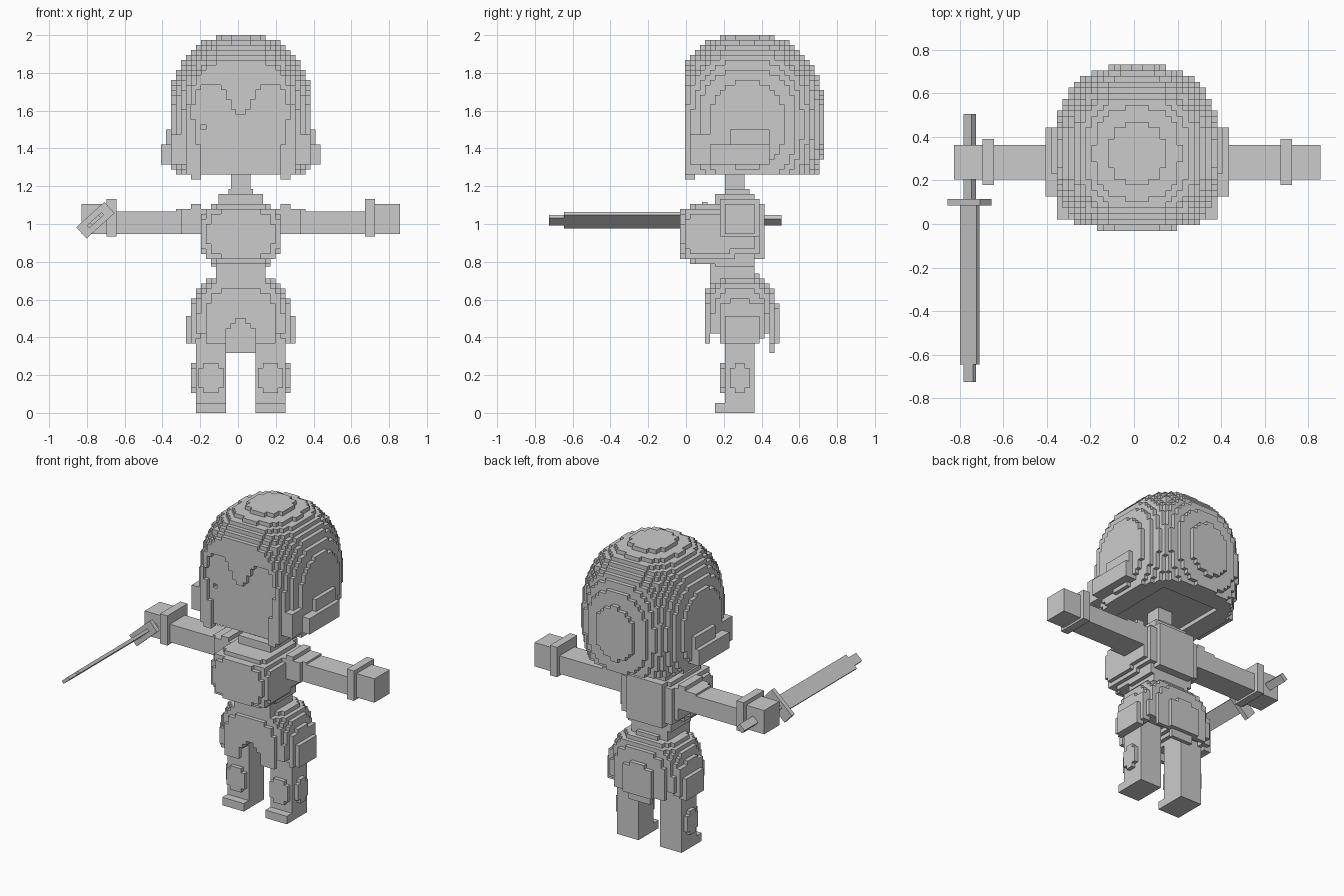
import bpy, bmesh, math
from mathutils import Matrix, Vector

V = 2.0 / 76                      # size of one block
ORIGIN = Vector((0.0144, -0.005, 0))

cube = bpy.data.objects.get("Cube")
if cube:
    bpy.data.objects.remove(cube, do_unlink=True)

grey = bpy.data.materials.new("plain_grey")
grey.use_nodes = True
COLOUR = (0.6, 0.6, 0.6, 1)
grey.diffuse_color = COLOUR
grey.node_tree.nodes["Principled BSDF"].inputs["Base Color"].default_value = COLOUR


def finish(name, bm):
    mesh = bpy.data.meshes.new(name)
    bm.to_mesh(mesh)
    bm.free()
    mesh.materials.append(grey)
    bpy.context.collection.objects.link(bpy.data.objects.new(name, mesh))


def boxes(name, spans, mirror=1):
    """Blocks given as (x0, x1, y0, y1, z0, z1) in block units."""
    bm = bmesh.new()
    for x0, x1, y0, y1, z0, z1 in spans:
        mid = Vector(((x0 + x1) / 2 * mirror, (y0 + y1) / 2, (z0 + z1) / 2))
        size = Matrix.Diagonal(((x1 - x0) * V, (y1 - y0) * V, (z1 - z0) * V, 1))
        bmesh.ops.create_cube(bm, size=1, matrix=Matrix.Translation(ORIGIN + mid * V) @ size)
    finish(name, bm)


def blocks(name, rx, ry, rz, rule):
    """Stepped solid: keep every block whose centre passes the rule, skin the outside."""
    cells = {(i, j, k) for i in range(*rx) for j in range(*ry) for k in range(*rz)
             if rule(i + .5, j + .5, k + .5)}
    bm = bmesh.new()
    verts = {}

    def vert(p):
        if p not in verts:
            verts[p] = bm.verts.new(ORIGIN + Vector(p) * V)
        return verts[p]

    for cell in cells:
        for axis in range(3):
            u, w = (axis + 1) % 3, (axis + 2) % 3
            for side in (0, 1):
                near = list(cell)
                near[axis] += 2 * side - 1
                if tuple(near) in cells:
                    continue
                loop = []
                for du, dw in ((0, 0), (1, 0), (1, 1), (0, 1)):
                    p = list(cell)
                    p[axis] += side
                    p[u] += du
                    p[w] += dw
                    loop.append(vert(tuple(p)))
                bm.faces.new(loop if side else loop[::-1])
    finish(name, bm)


def oval(x, y, z, centre, half, n):
    return sum((abs(p - c) / h) ** n for p, c, h in zip((x, y, z), centre, half)) <= 1


# Head with hair: rounded, cut flat in front and below, face set back
def head(x, y, z):
    if not oval(x, y, z, (0, 12.5, 58), (14.5, 15.5, 18), 2.5):
        return False
    a = abs(x)
    hairline = min(59 + 1.6 * a, 66, 66 - (a - 8) * 2.5)
    if y < 1 and a < 10 and z < hairline:
        return False
    if z < 49 and a < 8 and 2 < y < 21:          # hollow under the hair rim
        return False
    return not (y < 2 and -8 < x < -7 and 57 < z < 58)


blocks("head_and_hair", (-15, 15), (0, 28), (48, 76), head)

# Chest, rounded at the front
blocks("chest", (-9, 9), (-1, 12), (30, 43),
       lambda x, y, z: oval(x, y, z, (0, 5, 36), (8.3, 6.2, 5.9), 4))

# Shoulders and back, stepping up to the neck
boxes("torso", [(-5, 5, 8, 16, 31, 42), (-8, 8, 7, 14, 33, 41),
                (-7, 7, 5, 15, 32, 41), (-6, 6, 4, 14, 31, 42),
                (-4.5, 4.5, 6, 14, 41, 44), (-2.5, 2.5, 8, 13, 43, 45)])
boxes("neck", [(-2, 2, 8, 12, 43, 50)])
boxes("waist", [(-5, 5, 5, 14, 24, 31), (-6, 6, 6, 14, 29.5, 31)])


# Hips and skirt, with an arch between the legs
def skirt(x, y, z):
    a = abs(x)
    if not oval(x, y, max(z, 17), (0, 11, 17), (10, 7.7, 11), 3):
        return False
    if a < 3 and z < 19.5 - a and y < 17:
        return False
    if z < 16 and a < 9 and 5 < y < 17:          # hollow hem
        return False
    return True


blocks("hips_and_skirt", (-10, 10), (4, 19), (14, 28), skirt)
boxes("back_flap", [(-3, 3, 17, 18, 12, 17), (-5, 5, 17, 18, 14, 17)])

# Mirrored limbs and details
for side, s in (("left", 1), ("right", -1)):
    boxes(side + "_side_hair", [(12, 16, 5, 17, 50, 54), (12, 15, 9, 17, 50, 57),
                                (9, 14, 1, 6, 50, 56)], s)
    boxes(side + "_front_lock", [(8, 10, 0, 2, 47, 54), (9, 11, 0, 2, 48, 59)], s)
    boxes(side + "_leg", [(3, 9, 8, 14, 0, 18)], s)
    boxes(side + "_toe", [(3, 9, 6, 8, 0, 2)], s)
    boxes(side + "_knee_guard", [(3.5, 8.5, 7, 8, 5, 9), (4.5, 7.5, 7, 8, 4, 10),
                                 (9, 10, 9, 13, 5, 9), (9, 10, 10, 12, 4, 10)], s)
    boxes(side + "_hip_pad", [(9, 11, 8, 15, 14, 19.5), (8, 10, 7, 16, 15, 22)], s)
    boxes(side + "_upper_arm", [(7, 12, 7, 14, 36, 41)], s)
    boxes(side + "_shoulder_band", [(12, 13, 8, 14, 36, 41), (8, 10, 7, 14, 39, 42)], s)
    boxes(side + "_forearm", [(12, 25, 8, 14, 36, 40.5)], s)
    boxes(side + "_cuff", [(25, 27, 7, 15, 35.5, 43)], s)
    boxes(side + "_hand", [(27, 32, 8, 14, 36, 42)], s)

# Sword held forward in the right hand, turned about its length
turn = Matrix.Rotation(math.radians(-42), 4, 'Y')
for name, y0, y1, width, thick in (("sword_blade", -0.645, 0.09, 0.105, 0.02),
                                   ("sword_tip", -0.725, -0.645, 0.06, 0.02),
                                   ("sword_guard", 0.085, 0.115, 0.20, 0.08),
                                   ("sword_grip", 0.115, 0.505, 0.05, 0.03)):
    bm = bmesh.new()
    place = Matrix.Translation((-0.755, (y0 + y1) / 2, 1.02))
    bmesh.ops.create_cube(bm, size=1, matrix=place @ turn @ Matrix.Diagonal((width, y1 - y0, thick, 1)))
    finish(name, bm)
